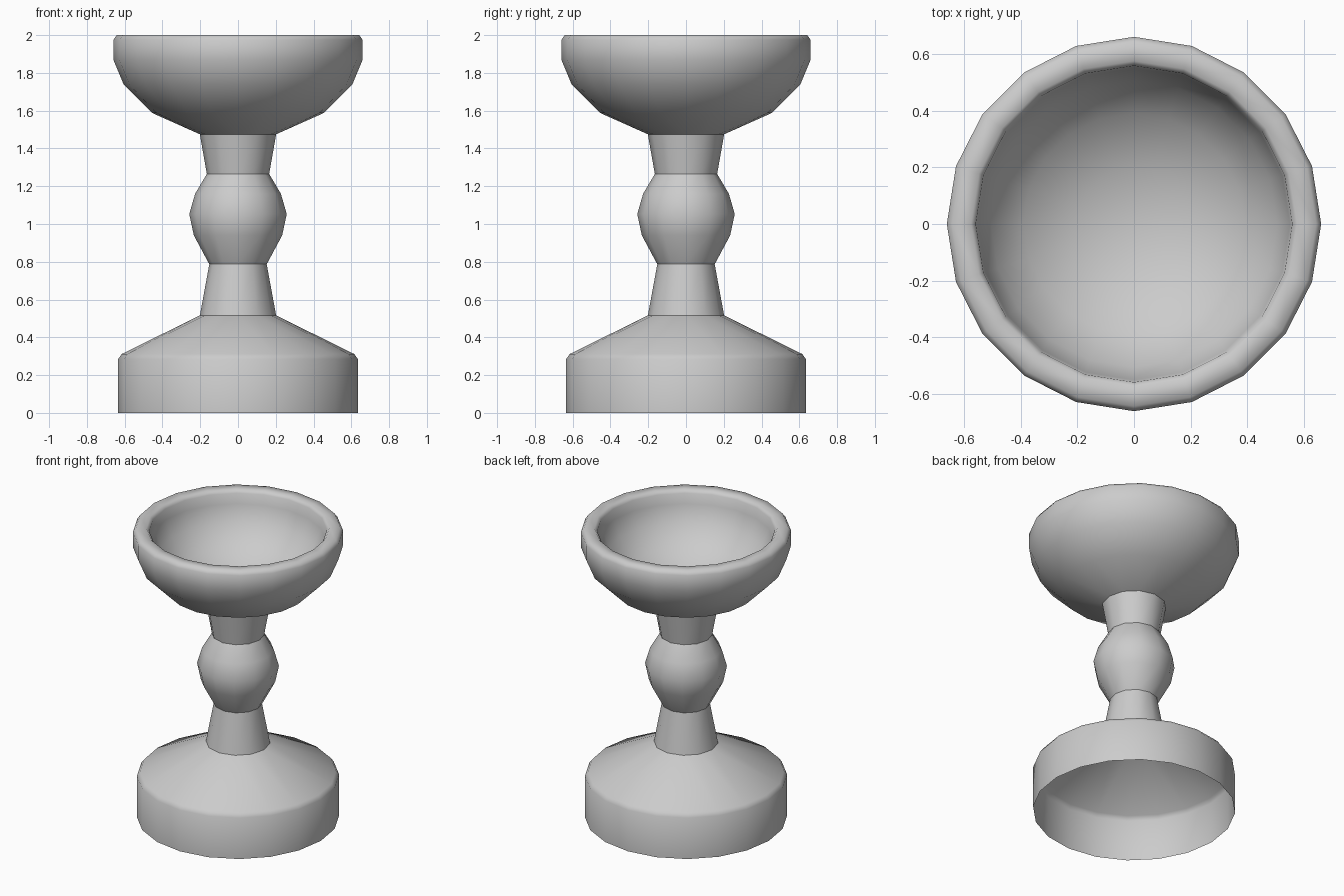
import bpy, bmesh, math

if "Cube" in bpy.data.objects:
    bpy.data.objects.remove(bpy.data.objects["Cube"])


def add_ring(bm, radius, z, sides):
    """Regular polygon of vertices (a single vertex when radius is zero)."""
    if radius == 0:
        return [bm.verts.new((0, 0, z))]
    step = math.tau / sides
    return [bm.verts.new((radius * math.cos(i * step), radius * math.sin(i * step), z))
            for i in range(sides)]


def stitch(bm, low, high):
    """Join two rings, which may have different side counts."""
    n, m = len(low), len(high)
    if n == m:
        for i in range(n):
            k = (i + 1) % n
            bm.faces.new((low[i], low[k], high[k], high[i]))
    elif m == 1:
        for i in range(n):
            bm.faces.new((low[i], low[(i + 1) % n], high[0]))
    else:
        i = j = 0
        while i < n or j < m:
            if j == m or (i < n and (i + 0.5) / n <= (j + 0.5) / m):
                bm.faces.new((low[i % n], low[(i + 1) % n], high[j % m]))
                i += 1
            else:
                bm.faces.new((low[i % n], high[(j + 1) % m], high[j % m]))
                j += 1


def lathe(name, profile):
    """Turned part from (radius, z, sides) rings."""
    bm = bmesh.new()
    rings = [add_ring(bm, *p) for p in profile]
    for low, high in zip(rings, rings[1:]):
        stitch(bm, low, high)
    for f in bm.faces:
        f.smooth = True
    mesh = bpy.data.meshes.new(name)
    bm.to_mesh(mesh)
    bm.free()
    obj = bpy.data.objects.new(name, mesh)
    bpy.context.collection.objects.link(obj)
    return obj


def sided(sides, points):
    return [(r, z, sides) for r, z in points]


STEM = 12   # sides of the stem
ROUND = 20  # sides of the base and bowl

# Hollow base, open underneath, sloping up to the stem
lathe("base", sided(ROUND, [(0.635, 0), (0.635, 0.285), (0.615, 0.312)])
      + [(0.2, 0.517, STEM)])

# Stem: lower neck, rounded knob, upper neck
lathe("lower_neck", sided(STEM, [(0.202, 0.515), (0.152, 0.787)]))
lathe("stem_knob", sided(STEM, [(0.152, 0.787), (0.234, 0.94), (0.258, 1.053),
                                (0.227, 1.16), (0.165, 1.265)]))
lathe("upper_neck", sided(STEM, [(0.165, 1.265), (0.202, 1.475)]))

# Bowl: outside, bevelled rim, then the inside down to its centre
outside = [(0.455, 1.588), (0.605, 1.738), (0.66, 1.87), (0.66, 1.975), (0.642, 2.0)]
inside = [(0.575, 2.0), (0.558, 1.98), (0.55, 1.91), (0.505, 1.8),
          (0.39, 1.675), (0.2, 1.59), (0, 1.56)]
lathe("bowl", [(0.202, 1.475, STEM)] + sided(ROUND, outside + inside))
